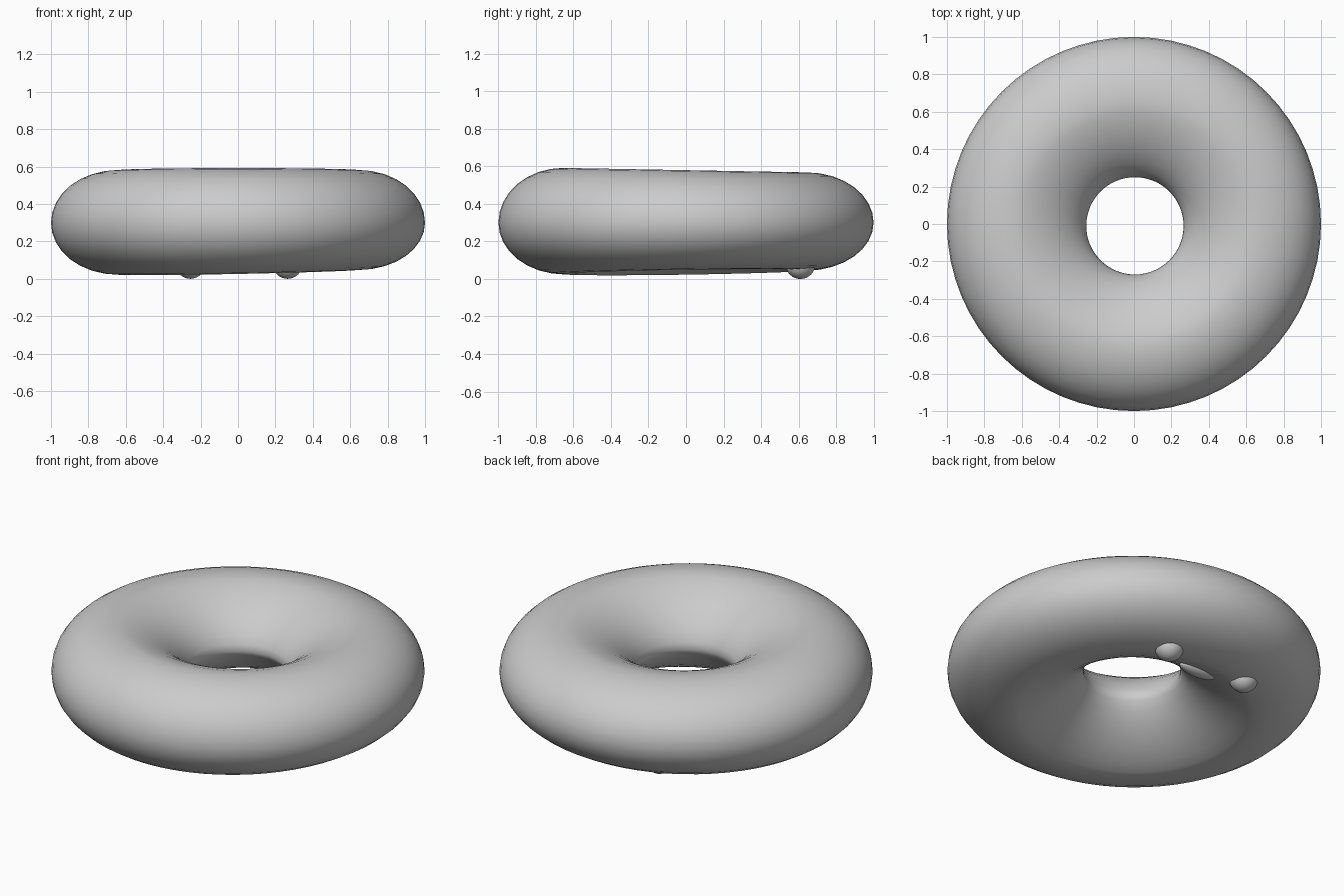
import bpy, bmesh
from math import sin, cos, pi

if "Cube" in bpy.data.objects:
    bpy.data.objects.remove(bpy.data.objects["Cube"])

RINGS, SIDES = 64, 32


def smooth(mesh):
    for p in mesh.polygons:
        p.use_smooth = True


def spow(v, e):
    return (1 if v >= 0 else -1) * abs(v) ** e


def section(t, a):
    """Point of the ring's cross-section at section angle t, ring angle a."""
    c, s = cos(t), sin(t)
    p = 2.0 if c >= 0 else (1.6 if s >= 0 else 1.4)   # funnel-like inner side
    r = 0.65 + (0.35 if c >= 0 else 0.39) * spow(c, 2 / p)
    top = 0.280 - 0.012 * sin(a)                      # slightly uneven dough
    bottom = 0.264 - 0.013 * cos(a) - 0.010 * sin(a)
    z = 0.3 + (top if s >= 0 else bottom) * spow(s, 2 / p)
    return r, z


# Ring body
bm = bmesh.new()
grid = []
for i in range(RINGS):
    a = 2 * pi * i / RINGS
    row = []
    for j in range(SIDES):
        r, z = section(2 * pi * j / SIDES, a)
        k = (1 - r) / 0.74                            # hole sits a little off-centre
        row.append(bm.verts.new((r * cos(a) + 0.005 * k, r * sin(a) - 0.01 * k, z)))
    grid.append(row)
for i in range(RINGS):
    n = (i + 1) % RINGS
    for j in range(SIDES):
        m = (j + 1) % SIDES
        bm.faces.new((grid[i][j], grid[n][j], grid[n][m], grid[i][m]))
bmesh.ops.recalc_face_normals(bm, faces=bm.faces)
me = bpy.data.meshes.new("ring_body")
bm.to_mesh(me)
bm.free()
smooth(me)
bpy.context.collection.objects.link(bpy.data.objects.new("ring_body", me))


def blob(name, loc, size):
    bpy.ops.mesh.primitive_uv_sphere_add(segments=24, ring_count=16, radius=1, location=loc)
    ob = bpy.context.object
    ob.name = name
    ob.scale = size
    smooth(ob.data)
    return ob


# Two bead eyes and a flat mouth on the underside
for name, x in (("eye_left", -0.255), ("eye_right", 0.265)):
    blob(name, (x, 0.61, 0.08), (0.08, 0.08, 0.08))
blob("mouth", (-0.02, 0.505, 0.085), (0.12, 0.042, 0.032))
